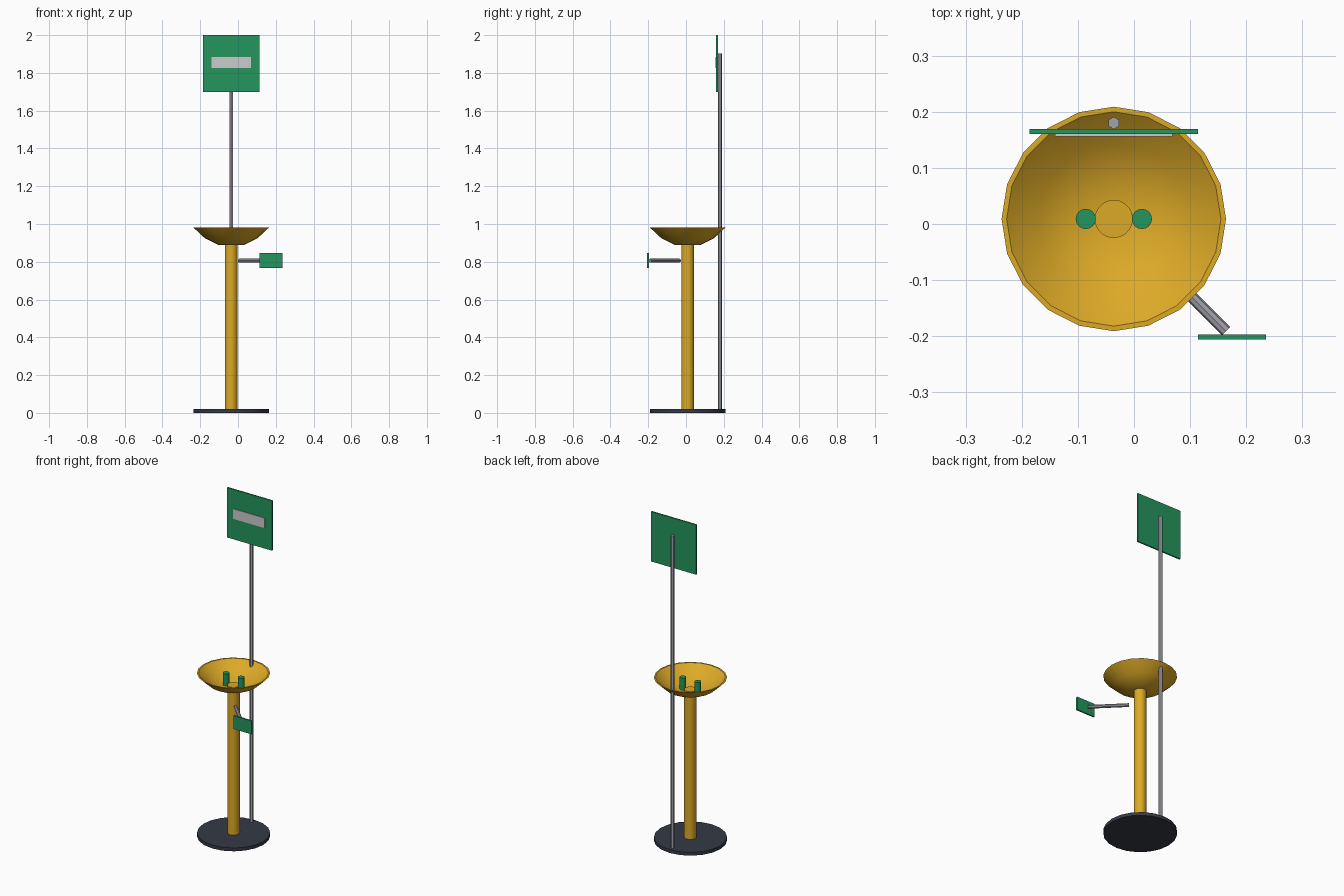
import bpy, bmesh, math
from mathutils import Vector, Matrix

if "Cube" in bpy.data.objects:
    bpy.data.objects.remove(bpy.data.objects["Cube"])

CX, CY = -0.036, 0.009   # axis of the fountain


def material(name, rgb):
    m = bpy.data.materials.new(name)
    m.diffuse_color = (*rgb, 1)
    m.use_nodes = True
    m.node_tree.nodes["Principled BSDF"].inputs["Base Color"].default_value = m.diffuse_color
    return m


AMBER = material("amber yellow", (0.72, 0.40, 0.02))
GREEN = material("sign green", (0.018, 0.30, 0.11))
STEEL = material("steel grey", (0.36, 0.36, 0.41))
SLATE = material("dark slate", (0.035, 0.042, 0.06))
WHITE = material("pale grey", (0.60, 0.60, 0.61))


def finish(name, bm, mat, smooth=False):
    bmesh.ops.recalc_face_normals(bm, faces=bm.faces)
    me = bpy.data.meshes.new(name)
    bm.to_mesh(me)
    bm.free()
    me.materials.append(mat)
    ob = bpy.data.objects.new(name, me)
    bpy.context.collection.objects.link(ob)
    if smooth:
        bpy.ops.object.select_all(action='DESELECT')
        ob.select_set(True)
        bpy.context.view_layer.objects.active = ob
        bpy.ops.object.shade_smooth_by_angle(angle=math.radians(40))
    return ob


def rod(name, a, b, r, sides, mat, smooth=True):
    """Capped cylinder from point a to point b."""
    a, b = Vector(a), Vector(b)
    d = b - a
    rot = Vector((0, 0, 1)).rotation_difference(d).to_matrix().to_4x4()
    bm = bmesh.new()
    bmesh.ops.create_cone(bm, cap_ends=True, segments=sides, radius1=r, radius2=r,
                          depth=d.length, matrix=Matrix.Translation((a + b) / 2) @ rot)
    return finish(name, bm, mat, smooth)


def box(name, lo, hi, mat):
    lo, hi = Vector(lo), Vector(hi)
    bm = bmesh.new()
    bmesh.ops.create_cube(bm, size=1, matrix=Matrix.Translation((lo + hi) / 2)
                          @ Matrix.Diagonal((*(hi - lo), 1)))
    return finish(name, bm, mat)


def lathe(name, profile, sides, mat):
    """Revolve (radius, z) points around the fountain axis."""
    bm = bmesh.new()
    vs = [bm.verts.new((CX, CY + r, z)) for r, z in profile]
    es = [bm.edges.new(p) for p in zip(vs, vs[1:])]
    bmesh.ops.spin(bm, geom=vs + es, cent=(CX, CY, 0), axis=(0, 0, 1),
                   angle=math.tau, steps=sides)
    bmesh.ops.remove_doubles(bm, verts=bm.verts, dist=1e-5)
    return finish(name, bm, mat, True)


# Base plate and column
rod("base_plate", (CX, CY, 0), (CX, CY, 0.02), 0.2, 20, SLATE)
rod("column", (CX, CY, 0.02), (CX, CY, 0.91), 0.034, 20, AMBER)

# Basin with a thin wall
lathe("basin", [(0, 0.888), (0.065, 0.888), (0.14, 0.925), (0.2, 0.981),
                (0.191, 0.981), (0.135, 0.933), (0.062, 0.898), (0, 0.898)], 20, AMBER)

# Pair of spouts in the basin
for side, s in (("left", -1), ("right", 1)):
    x = CX + s * 0.05
    rod(side + "_spout", (x, CY, 0.895), (x, CY, 0.97), 0.018, 16, GREEN)

# Sign post, sign board and its pale plate
rod("sign_post", (CX, 0.18, 0.02), (CX, 0.18, 1.903), 0.011, 6, STEEL)
box("sign_board", (CX - 0.15, 0.16, 1.7), (CX + 0.15, 0.169, 2.0), GREEN)
box("sign_plate", (CX - 0.105, 0.156, 1.825), (CX + 0.105, 0.16, 1.885), WHITE)

# Diagonal lever arm with its push plate
rod("lever_arm", (CX + 0.043, CY - 0.043, 0.806), (CX + 0.2, CY - 0.2, 0.806),
    0.0105, 8, STEEL)
box("push_plate", (0.114, -0.206, 0.766), (0.235, -0.197, 0.846), GREEN)
